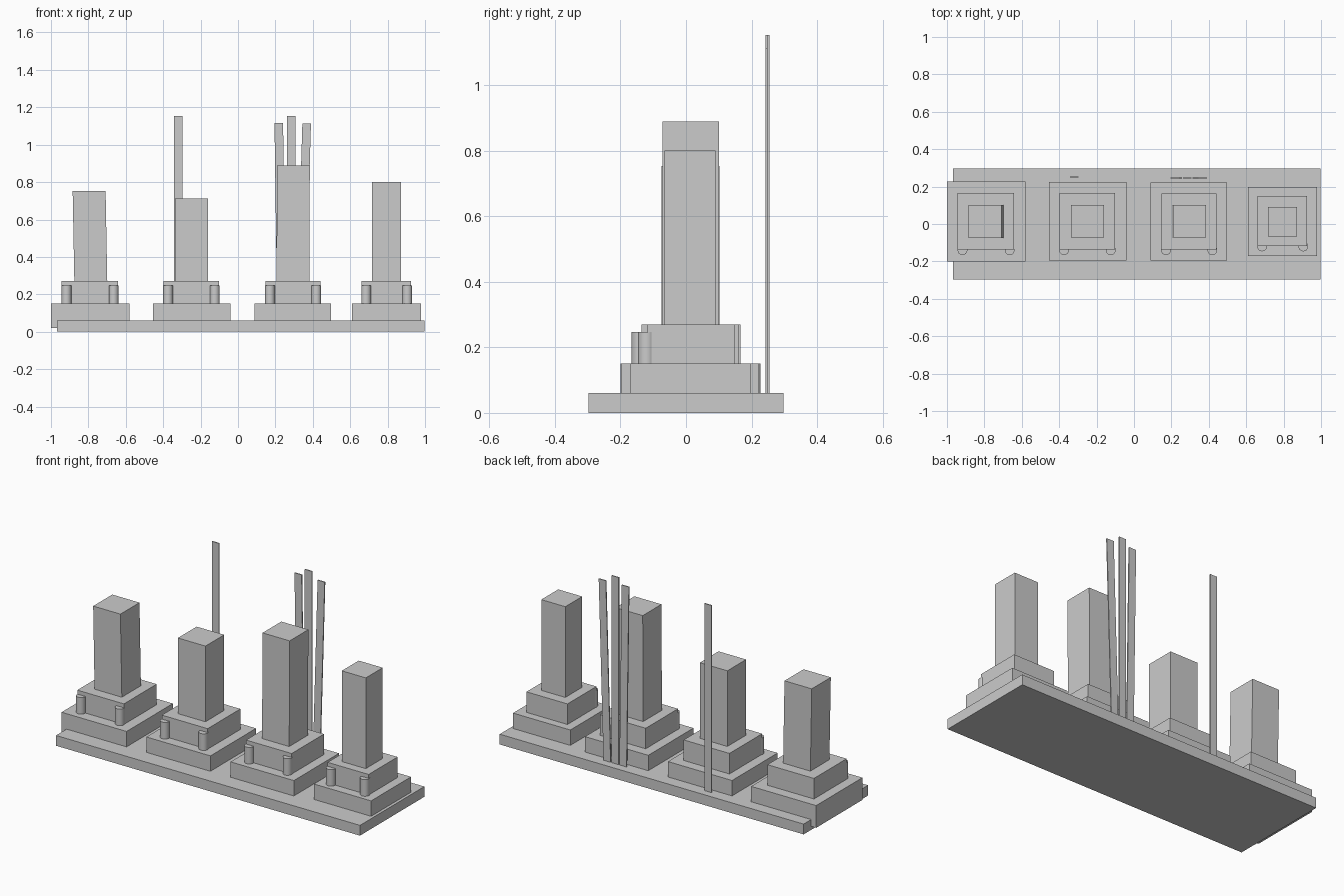
import bpy, bmesh

if "Cube" in bpy.data.objects:
    bpy.data.objects.remove(bpy.data.objects["Cube"])

grey = bpy.data.materials.new("plain grey")
grey.diffuse_color = (0.6, 0.6, 0.6, 1)
grey.use_nodes = True
grey.node_tree.nodes["Principled BSDF"].inputs["Base Color"].default_value = grey.diffuse_color


def finish(name, bm):
    bmesh.ops.recalc_face_normals(bm, faces=bm.faces)
    me = bpy.data.meshes.new(name)
    bm.to_mesh(me)
    bm.free()
    ob = bpy.data.objects.new(name, me)
    me.materials.append(grey)
    bpy.context.collection.objects.link(ob)
    return ob


def box(name, x0, x1, y0, y1, z0, z1, lean=0.0):
    """Box given by its bottom extents; lean shifts the top along x."""
    bm = bmesh.new()
    bmesh.ops.create_cube(bm, size=1)
    for v in bm.verts:
        top = v.co.z > 0
        v.co = ((x1 if v.co.x > 0 else x0) + (lean if top else 0),
                y1 if v.co.y > 0 else y0,
                z1 if top else z0)
    return finish(name, bm)


def peg(name, x, y, r, z0, z1):
    bm = bmesh.new()
    bmesh.ops.create_cone(bm, cap_ends=True, segments=32,
                          radius1=r, radius2=r, depth=z1 - z0)
    bmesh.ops.translate(bm, verts=bm.verts, vec=(x, y, (z0 + z1) / 2))
    for f in bm.faces:
        f.smooth = len(f.verts) == 4
    for e in bm.edges:
        e.smooth = all(f.smooth for f in e.link_faces)
    return finish(name, bm)


# ground slab
box("base_slab", -0.968, 0.996, -0.297, 0.297, 0, 0.06)

# four stepped towers: lower step, upper step, column (x0, x1, y0, y1), height, lean, pegs
towers = [
    ((-1.0, -0.58, -0.20, 0.227), (-0.943, -0.642, -0.136, 0.166),
     (-0.875, -0.699, -0.074, 0.102), 0.753, -0.009, (-0.917, -0.665, -0.14)),
    ((-0.455, -0.041, -0.196, 0.225), (-0.397, -0.101, -0.136, 0.166),
     (-0.338, -0.16, -0.072, 0.101), 0.712, 0, (-0.374, -0.124, -0.14)),
    ((0.089, 0.498, -0.196, 0.221), (0.147, 0.442, -0.136, 0.162),
     (0.206, 0.381, -0.072, 0.101), 0.888, 0.003, (0.171, 0.419, -0.14)),
    ((0.609, 0.979, -0.17, 0.198), (0.661, 0.926, -0.117, 0.15),
     (0.717, 0.872, -0.066, 0.09), 0.80, 0, (0.685, 0.905, -0.12)),
]
for i, (low, mid, col, h, lean, (xa, xb, py)) in enumerate(towers, 1):
    box(f"tower_{i}_lower_step", *low, 0.02, 0.15)
    box(f"tower_{i}_upper_step", *mid, 0.15, 0.27)
    box(f"tower_{i}_column", *col, 0.27, h, lean)
    for side, x in (("left", xa), ("right", xb)):
        peg(f"tower_{i}_{side}_peg", x, py, 0.026, 0.15, 0.247)

# thin tall strips standing behind the towers: bottom x, y, top z, lean
strips = [(-0.343, 0.251, 1.153, 0), (0.21, 0.246, 1.115, -0.015),
          (0.261, 0.246, 1.153, 0), (0.313, 0.246, 1.112, 0.031)]
for i, (x, y, z, lean) in enumerate(strips, 1):
    box(f"back_strip_{i}", x, x + 0.046, y - 0.003, y + 0.003, 0.06, z, lean)
